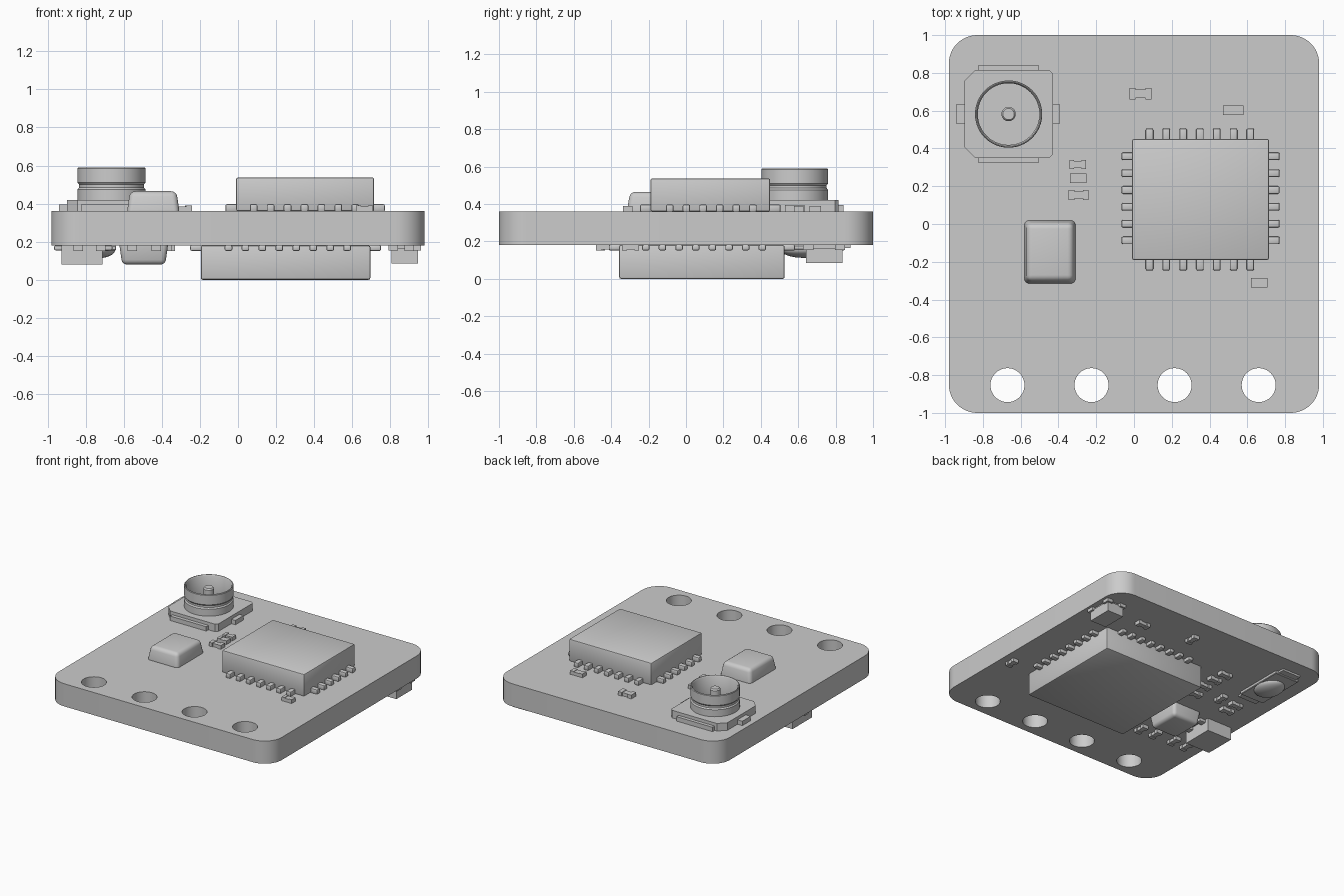
import bpy, bmesh
from math import sin, cos, pi, radians
from mathutils import Matrix, Vector

if "Cube" in bpy.data.objects:
    bpy.data.objects.remove(bpy.data.objects["Cube"])

TOP, BOT = 0.36, 0.18   # board faces


def add_box(bm, cx, cy, sx, sy, z0, z1, bevel=0, segs=2, taper=1, top=True):
    """Box in bm; taper shrinks the face away from the board."""
    m = Matrix.Translation((cx, cy, (z0 + z1) / 2)) @ Matrix.Diagonal((sx, sy, z1 - z0, 1))
    verts = bmesh.ops.create_cube(bm, size=1, matrix=m)["verts"]
    for v in verts:
        if (v.co.z > (z0 + z1) / 2) == top:
            v.co.x = cx + (v.co.x - cx) * taper
            v.co.y = cy + (v.co.y - cy) * taper
    if bevel:
        edges = list({e for v in verts for e in v.link_edges})
        bmesh.ops.bevel(bm, geom=edges, offset=bevel, segments=segs, profile=0.5, affect="EDGES")


def finish(bm, name, angle=35):
    bmesh.ops.recalc_face_normals(bm, faces=bm.faces[:])
    me = bpy.data.meshes.new(name)
    bm.to_mesh(me)
    bm.free()
    ob = bpy.data.objects.new(name, me)
    bpy.context.collection.objects.link(ob)
    smooth(ob, angle)
    return ob


def smooth(ob, angle=35):
    bpy.ops.object.select_all(action="DESELECT")
    ob.select_set(True)
    bpy.context.view_layer.objects.active = ob
    bpy.ops.object.shade_smooth_by_angle(angle=radians(angle))


def box(name, *args, **kw):
    bm = bmesh.new()
    add_box(bm, *args, **kw)
    return finish(bm, name)


def lathe(name, profile, cx, cy, steps=64):
    bm = bmesh.new()
    vs = [bm.verts.new((cx + r, cy, z)) for r, z in profile]
    es = [bm.edges.new(p) for p in zip(vs, vs[1:])]
    bmesh.ops.spin(bm, geom=vs + es, cent=(cx, cy, 0), axis=(0, 0, 1), angle=2 * pi, steps=steps)
    bmesh.ops.remove_doubles(bm, verts=bm.verts[:], dist=1e-4)
    return finish(bm, name)


def chip_pins(name, x0, x1, y0, y1, nx, ny, pin_x, pin_y, z0, z1):
    """Rows of rounded pins on all four sides of a chip."""
    bm = bmesh.new()
    pitch, w, out = 0.089, 0.04, 0.056
    for i in range(nx):
        for y in (y0 - out / 2 + 0.01, y1 + out / 2 - 0.01):
            add_box(bm, pin_x + i * pitch, y, w, out + 0.02, z0, z1, 0.008)
    for i in range(ny):
        for x in (x0 - out / 2 + 0.01, x1 + out / 2 - 0.01):
            add_box(bm, x, pin_y + i * pitch, out + 0.02, w, z0, z1, 0.008)
    return finish(bm, name)


def passive(name, x, y, sx, sy, z0, z1, notch=True):
    """Tiny two-terminal part: end caps with a narrower body along its long side."""
    bm = bmesh.new()
    along_x = sx >= sy
    L, W = max(sx, sy), min(sx, sy)
    for off, l, w, drop in ((-L * 0.36, L * 0.28, W, 0), (L * 0.36, L * 0.28, W, 0),
                            (0, L * 0.5, W * (0.72 if notch else 0.96), 0.004)):
        za, zb = (z0, z1 - drop) if z0 >= TOP - 0.01 else (z0 + drop, z1)
        if along_x:
            add_box(bm, x + off, y, l, w, za, zb)
        else:
            add_box(bm, x, y + off, w, l, za, zb)
    return finish(bm, name)


# circuit board: filled outline with four through holes
cu = bpy.data.curves.new("circuit_board", "CURVE")
cu.dimensions, cu.fill_mode, cu.extrude = "2D", "BOTH", (TOP - BOT) / 2


def outline(pts):
    s = cu.splines.new("POLY")
    s.points.add(len(pts) - 1)
    for p, (x, y) in zip(s.points, pts):
        p.co = (x, y, 0, 1)
    s.use_cyclic_u = True


R = 0.15
outline([(sx * (0.98 - R) + R * cos(a), sy * (1 - R) + R * sin(a))
         for k, (sx, sy) in enumerate(((1, 1), (-1, 1), (-1, -1), (1, -1)))
         for a in [(k + i / 12) * pi / 2 for i in range(13)]])
for hx in (-0.67, -0.225, 0.215, 0.66):
    outline([(hx + 0.09 * cos(i * pi / 20), -0.853 + 0.09 * sin(i * pi / 20)) for i in range(40)])
board = bpy.data.objects.new("circuit_board", cu)
bpy.context.collection.objects.link(board)
board.location.z = (TOP + BOT) / 2
board.select_set(True)
bpy.context.view_layer.objects.active = board
bpy.ops.object.convert(target="MESH")
smooth(bpy.context.object)

# top chip and its pins
box("top_chip", 0.3525, 0.13, 0.725, 0.64, TOP, 0.537, bevel=0.01)
chip_pins("top_chip_pins", -0.01, 0.715, -0.19, 0.45, 7, 6, 0.082, -0.087, TOP - 0.002, 0.397)

# bottom chip and its pins
box("bottom_chip", 0.25, 0.085, 0.89, 0.885, 0.0, BOT, bevel=0.01)
chip_pins("bottom_chip_pins", -0.195, 0.695, -0.357, 0.527, 8, 8, -0.05, -0.215, 0.152, BOT + 0.002)

# crystals: tapered rounded cans
box("top_crystal", -0.445, -0.148, 0.28, 0.345, TOP - 0.02, 0.465, bevel=0.028, segs=4, taper=0.87)
box("bottom_crystal", -0.495, -0.13, 0.26, 0.29, 0.08, BOT + 0.02, bevel=0.025, segs=4, taper=0.87, top=False)

# coaxial socket: chamfered plate, tabs, hollow barrel and centre pin
CX, CY = -0.664, 0.582
bm = bmesh.new()
x0, x1, y0, y1 = -0.897, -0.43, 0.35, 0.815
c, d = 0.055, 0.018
pts = [(x0 + c, y0), (x1 - d, y0), (x1, y0 + d), (x1, y1 - d), (x1 - d, y1),
       (x0 + c, y1), (x0, y1 - c), (x0, y0 + c)]
face = bm.faces.new([bm.verts.new((x, y, TOP)) for x, y in pts])
ext = bmesh.ops.extrude_face_region(bm, geom=[face])["geom"]
bmesh.ops.translate(bm, vec=(0, 0, 0.06), verts=[v for v in ext if isinstance(v, bmesh.types.BMVert)])
if not face.is_valid or len(bm.faces) < 10:
    bm.faces.new([v for v in bm.verts if v.co.z < TOP + 0.01])
finish(bm, "socket_plate")
bm = bmesh.new()
for s in (-1, 1):
    add_box(bm, CX, CY + s * 0.235, 0.318, 0.05, TOP, 0.395)
    add_box(bm, CX - 0.003 + s * 0.235, CY, 0.075, 0.104, TOP, 0.395)
finish(bm, "socket_tabs")
lathe("socket_barrel", [(0, 0.44), (0.163, 0.44), (0.163, 0.58), (0.17, 0.59), (0.174, 0.59),
                        (0.178, 0.585), (0.178, 0.51), (0.17, 0.5), (0.17, 0.485),
                        (0.178, 0.475), (0.178, 0.41)], CX, CY)
lathe("socket_pin", [(0.038, 0.43), (0.038, 0.56), (0.03, 0.57), (0, 0.57)], CX, CY, 32)

# small parts on the top face
for i, (x, y, sx, sy, notch) in enumerate((
        (0.035, 0.69, 0.117, 0.062, True), (0.526, 0.603, 0.107, 0.05, False),
        (-0.298, 0.315, 0.087, 0.05, True), (-0.296, 0.243, 0.087, 0.05, False),
        (-0.293, 0.153, 0.105, 0.052, True), (0.664, -0.312, 0.087, 0.05, False))):
    passive(f"top_passive_{i + 1}", x, y, sx, sy, TOP - 0.002, 0.39, notch)

# small parts on the bottom face
for i, (x, y, sx, sy) in enumerate((
        (0.90, -0.296, 0.05, 0.09), (0.53, 0.73, 0.1, 0.05), (0.12, 0.795, 0.05, 0.1),
        (-0.40, 0.21, 0.1, 0.05), (-0.38, 0.335, 0.1, 0.05), (-0.38, 0.45, 0.1, 0.05),
        (-0.39, 0.555, 0.1, 0.05), (-0.587, 0.275, 0.05, 0.1), (-0.73, 0.27, 0.1, 0.05),
        (-0.73, 0.17, 0.1, 0.05), (-0.43, -0.43, 0.05, 0.1), (-0.554, -0.42, 0.05, 0.1),
        (-0.72, -0.41, 0.05, 0.1), (-0.838, -0.41, 0.05, 0.1))):
    passive(f"bottom_passive_{i + 1}", x, y, sx, sy, 0.152, BOT + 0.002)

# regulator with three leads
box("regulator_body", -0.818, -0.14, 0.215, 0.245, 0.08, BOT)
bm = bmesh.new()
for x, y in ((-0.69, -0.21), (-0.69, -0.07), (-0.935, -0.14)):
    add_box(bm, x, y, 0.06, 0.05, 0.155, BOT, 0.006)
finish(bm, "regulator_leads")

# indicator light with end pads
box("indicator_body", 0.875, 0.738, 0.14, 0.195, 0.085, 0.165)
bm = bmesh.new()
for s in (-1, 1):
    for t in (-1, 1):
        add_box(bm, 0.875 + s * 0.06, 0.738 + t * 0.085, 0.05, 0.055, 0.155, BOT)
add_box(bm, 0.875, 0.738, 0.12, 0.17, 0.15, BOT)
finish(bm, "indicator_pads")

# push button: plate, end tabs and shallow dome
box("button_plate", -0.745, 0.63, 0.21, 0.4, 0.155, BOT, bevel=0.004, segs=1)
bm = bmesh.new()
for s in (-1, 1):
    add_box(bm, -0.745, 0.63 + s * 0.215, 0.16, 0.07, 0.165, BOT)
finish(bm, "button_tabs")
dome = lathe("button_dome", [(0.1, 0.158)] + [(0.1 * cos(a), 0.157 - 0.045 * sin(a))
             for a in [i * pi / 16 for i in range(1, 8)]] + [(0, 0.112)], 0, 0, 40)
dome.scale.y = 1.25
dome.location = (-0.745, 0.63, 0)
